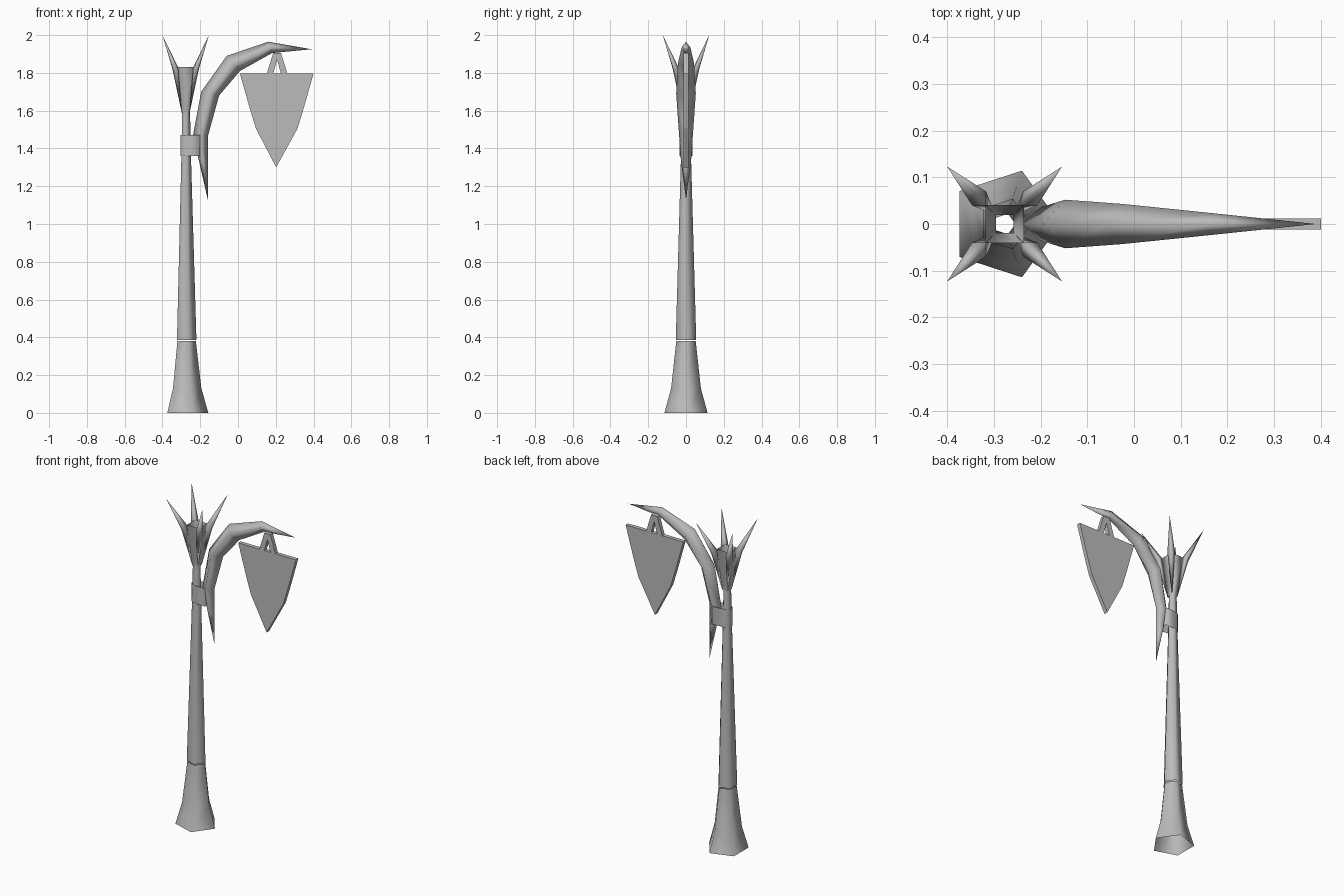
import bpy, bmesh
from math import cos, sin, tau
from mathutils import Vector

if "Cube" in bpy.data.objects:
    bpy.data.objects.remove(bpy.data.objects["Cube"])

PX = -0.277  # post axis

grey = bpy.data.materials.new("plain_grey")
grey.use_nodes = True
grey.diffuse_color = (0.5, 0.5, 0.5, 1)
grey.node_tree.nodes["Principled BSDF"].inputs["Base Color"].default_value = (0.5, 0.5, 0.5, 1)


def finish(name, bm, smooth=True):
    bmesh.ops.remove_doubles(bm, verts=bm.verts, dist=0.0005)
    bmesh.ops.recalc_face_normals(bm, faces=bm.faces)
    for f in bm.faces:
        f.smooth = smooth
    mesh = bpy.data.meshes.new(name)
    bm.to_mesh(mesh)
    bm.free()
    mesh.materials.append(grey)
    ob = bpy.data.objects.new(name, mesh)
    bpy.context.collection.objects.link(ob)
    return ob


def loft(name, rings):
    """Skin matching closed rings; a ring of equal points becomes a tip."""
    bm = bmesh.new()
    loops = [[bm.verts.new(p) for p in ring] for ring in rings]
    n = len(rings[0])
    for a, b in zip(loops, loops[1:]):
        for i in range(n):
            j = (i + 1) % n
            bm.faces.new((a[i], a[j], b[j], b[i]))
    return finish(name, bm)


def ring(r, z, n=5):
    return [Vector((PX + r * cos(tau * i / n), r * sin(tau * i / n), z)) for i in range(n)]


# Open five-sided base and shaft
loft("post_base", [ring(0.12, 0), ring(0.083, 0.13), ring(0.054, 0.38)])
loft("post_shaft", [ring(0.057, 0.385), ring(0.028, 1.36), ring(0.023, 1.6)])

# Open funnel in the crown
def square(h, z):
    return [Vector((PX + sx * h, sy * h, z)) for sx, sy in ((1, 1), (-1, 1), (-1, -1), (1, -1))]

loft("crown_funnel", [square(0.019, 1.58), square(0.041, 1.83)])

# Four crown spikes
for sx, sname in ((-1, "right"), (1, "left")):
    for sy, fname in ((-1, "front"), (1, "back")):
        def at(x, y, z):
            return Vector((PX + sx * x, sy * y, z))
        root = [at(0.019, 0.019, 1.58)] * 4
        wide = [at(0.04, 0.04, 1.83), at(0.07, 0.04, 1.82),
                at(0.061, 0.061, 1.8), at(0.04, 0.07, 1.82)]
        tip = [at(0.123, 0.123, 2.0)] * 4
        loft(f"crown_spike_{fname}_{sname}", [root, wide, tip])

# Curved horn-shaped arm: outer edge, inner edge, half width
stations = [
    ((-0.16, 1.13), (-0.16, 1.13), 0),
    ((-0.215, 1.37), (-0.16, 1.3), 0.027),
    ((-0.24, 1.46), (-0.158, 1.47), 0.036),
    ((-0.195, 1.70), (-0.10, 1.68), 0.052),
    ((-0.06, 1.89), (0.01, 1.81), 0.043),
    ((0.16, 1.965), (0.18, 1.905), 0.023),
    ((0.39, 1.925), (0.39, 1.925), 0),
]
rings = []
for outer, inner, w in stations:
    o, i = Vector((outer[0], 0, outer[1])), Vector((inner[0], 0, inner[1]))
    mid, side = (o + i) / 2, Vector((0, w, 0))
    rings.append([o, mid + side, i, mid - side])
loft("arm", rings)

# Band tying the arm to the shaft
half = [(-0.2, 0.035), (-0.25, 0.033), (-0.287, 0.03), (-0.304, 0.015)]
outline = half + [(x, -y) for x, y in reversed(half)]
loft("band", [[Vector((x, y, z)) for x, y in outline] for z in (1.36, 1.47)])


def plate(name, quads):
    """Thicken flat front-view polygons along y."""
    bm = bmesh.new()
    for quad in quads:
        face = bm.faces.new([bm.verts.new((x, -0.012, z)) for x, z in quad])
    bmesh.ops.remove_doubles(bm, verts=bm.verts, dist=0.0005)
    ext = bmesh.ops.extrude_face_region(bm, geom=bm.faces[:], use_keep_orig=True)
    moved = [v for v in ext["geom"] if isinstance(v, bmesh.types.BMVert)]
    bmesh.ops.translate(bm, verts=moved, vec=(0, 0.024, 0))
    return finish(name, bm, smooth=False)


# Hanging shield sign
edge = [(0.195, 1.797), (0.145, 1.62), (0.11, 1.505)]
left = [(0.205 + x, z) for x, z in edge]
right = [(0.205 - x, z) for x, z in reversed(edge)]
plate("sign_board", [left + [(0.202, 1.3)] + right])

# Hanger loop with a triangular opening
C = 0.207
apex, top_l, top_r = (C, 1.87), (C + 0.021, 1.905), (C - 0.021, 1.905)
plate("sign_hanger", [
    [(C + 0.054, 1.797), top_l, apex, (C + 0.02, 1.797)],
    [(C - 0.054, 1.797), (C - 0.02, 1.797), apex, top_r],
    [top_l, top_r, apex],
])
